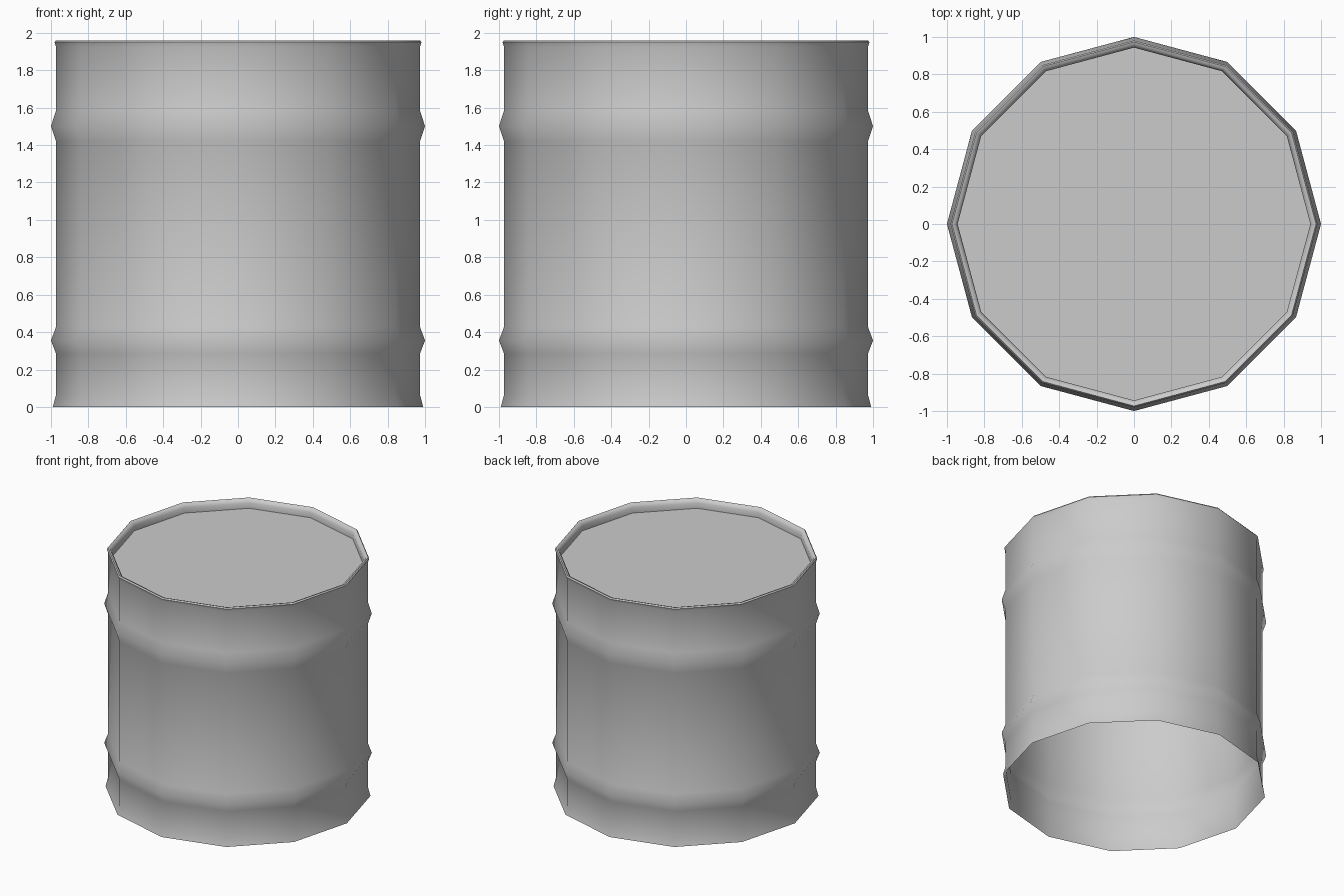
import bpy, bmesh, math

if "Cube" in bpy.data.objects:
    bpy.data.objects.remove(bpy.data.objects["Cube"])

SIDES = 12


def lathe(name, profile, cap_last=False):
    """Spin a (radius, height) profile into a 12-sided shell."""
    bm = bmesh.new()
    rings = []
    for r, z in profile:
        rings.append([bm.verts.new((r * math.cos(2 * math.pi * i / SIDES),
                                    r * math.sin(2 * math.pi * i / SIDES), z))
                      for i in range(SIDES)])
    for low, high in zip(rings, rings[1:]):
        for i in range(SIDES):
            j = (i + 1) % SIDES
            bm.faces.new((low[i], low[j], high[j], high[i]))
    if cap_last:
        bm.faces.new(rings[-1])
    mesh = bpy.data.meshes.new(name)
    bm.to_mesh(mesh)
    bm.free()
    obj = bpy.data.objects.new(name, mesh)
    bpy.context.collection.objects.link(obj)
    bpy.ops.object.select_all(action='DESELECT')
    obj.select_set(True)
    bpy.context.view_layer.objects.active = obj
    bpy.ops.object.shade_smooth_by_angle(angle=math.radians(50))
    return obj


WALL = 0.973


def hoop(low, middle, high):
    """Raised hoop on the wall."""
    return [(WALL, low), (1.0, middle), (WALL, high)]


# Open-bottomed drum: flared foot, two hoops, rolled rim and recessed lid
profile = [(0.99, 0.0), (WALL, 0.065)]
profile += hoop(0.285, 0.355, 0.428)
profile += hoop(1.42, 1.50, 1.585)
profile += [(WALL, 1.925), (0.981, 1.95), (0.973, 1.96),
            (0.957, 1.955), (0.943, 1.93), (0.943, 1.885)]
lathe("drum", profile, cap_last=True)
